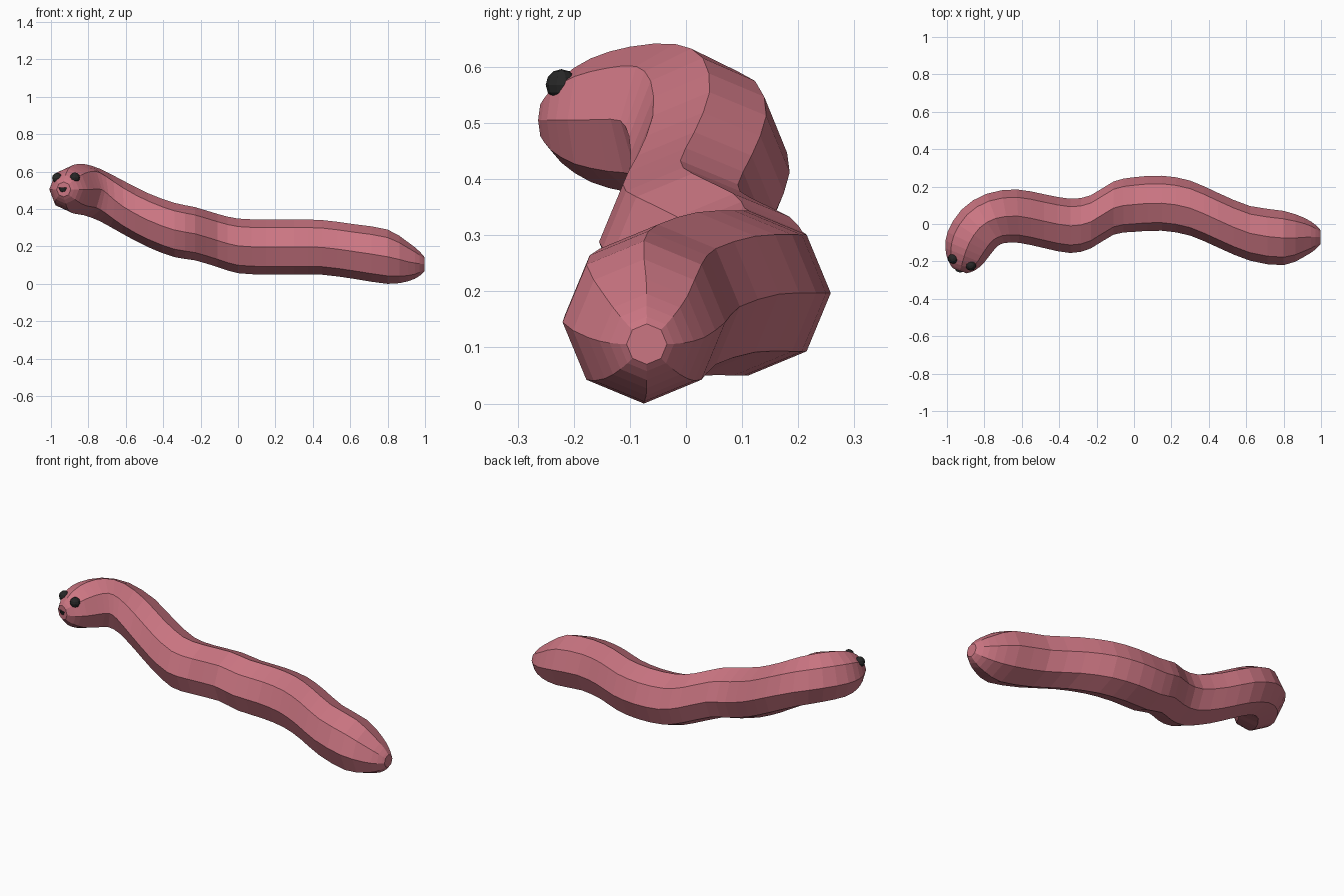
import bpy, bmesh, math
from mathutils import Vector

if "Cube" in bpy.data.objects:
    bpy.data.objects.remove(bpy.data.objects["Cube"])

def material(name, rgb):
    m = bpy.data.materials.new(name)
    m.diffuse_color = (*rgb, 1)
    m.use_nodes = True
    m.node_tree.nodes["Principled BSDF"].inputs["Base Color"].default_value = m.diffuse_color
    return m

pink = material("pink_skin", (0.60, 0.18, 0.225))
black = material("black", (0.02, 0.02, 0.02))

def add_object(name, bm, mat):
    bmesh.ops.recalc_face_normals(bm, faces=bm.faces)
    me = bpy.data.meshes.new(name)
    bm.to_mesh(me)
    bm.free()
    me.materials.append(mat)
    ob = bpy.data.objects.new(name, me)
    bpy.context.collection.objects.link(ob)
    return ob

# Body stations: x, y, z, radius, yaw of the ring in degrees (head to tail)
STATIONS = [
    (-0.932, -0.250, 0.505, 0.040, 70),
    (-0.922, -0.222, 0.505, 0.076, 70),
    (-0.907, -0.170, 0.505, 0.110, 68),
    (-0.880, -0.100, 0.506, 0.130, 64),
    (-0.825, -0.020, 0.504, 0.137, 45),
    (-0.740, 0.030, 0.476, 0.140, 20),
    (-0.620, 0.042, 0.412, 0.143, 3),
    (-0.480, 0.015, 0.340, 0.144, 0),
    (-0.340, -0.010, 0.288, 0.145, 0),
    (-0.230, 0.012, 0.268, 0.142, 0),
    (-0.110, 0.085, 0.232, 0.142, 0),
    (0.000, 0.104, 0.203, 0.146, 0),
    (0.150, 0.111, 0.197, 0.147, 0),
    (0.300, 0.085, 0.197, 0.147, 0),
    (0.450, 0.020, 0.195, 0.146, 0),
    (0.620, -0.050, 0.173, 0.146, 0),
    (0.800, -0.075, 0.145, 0.145, 0),
    (0.910, -0.071, 0.118, 0.104, 0),
    (0.970, -0.070, 0.108, 0.066, 0),
    (0.998, -0.070, 0.106, 0.036, 0),
]

def smooth_path(pts):
    # Catmull-Rom midpoints between stations
    out = []
    for i in range(len(pts) - 1):
        p0, p1, p2 = pts[max(i - 1, 0)], pts[i], pts[i + 1]
        p3 = pts[min(i + 2, len(pts) - 1)]
        out.append(p1)
        out.append([(9 * (b + c) - a - d) / 16 for a, b, c, d in zip(p0, p1, p2, p3)])
    return out + [pts[-1]]

# Worm body: octagonal rings skinned along the path
bm = bmesh.new()
rings = []
for x, y, z, r, yaw in smooth_path(STATIONS):
    a = math.radians(yaw)
    side = Vector((-math.sin(a), math.cos(a), 0))
    rings.append([bm.verts.new(Vector((x, y, z)) + side * r * math.cos(k * math.pi / 4)
                               + Vector((0, 0, r * math.sin(k * math.pi / 4))))
                  for k in range(8)])
for r0, r1 in zip(rings, rings[1:]):
    for k in range(8):
        j = (k + 1) % 8
        bm.faces.new((r0[k], r0[j], r1[j], r1[k]))
bm.faces.new(rings[0])
bm.faces.new(rings[-1])
add_object("worm_body", bm, pink)

# Eyes
for name, pos in (("left_eye", (-0.967, -0.185, 0.566)), ("right_eye", (-0.872, -0.222, 0.568))):
    bm = bmesh.new()
    bmesh.ops.create_uvsphere(bm, u_segments=10, v_segments=6, radius=0.028)
    add_object(name, bm, black).location = pos

# Mouth: lower half of a ball
bm = bmesh.new()
bmesh.ops.create_uvsphere(bm, u_segments=10, v_segments=6, radius=0.034)
cut = bmesh.ops.bisect_plane(bm, geom=bm.verts[:] + bm.edges[:] + bm.faces[:],
                             plane_co=(0, 0, 0), plane_no=(0, 0, 1), clear_outer=True)
bmesh.ops.holes_fill(bm, edges=[e for e in bm.edges if e.is_boundary])
add_object("mouth", bm, black).location = (-0.929, -0.226, 0.514)
